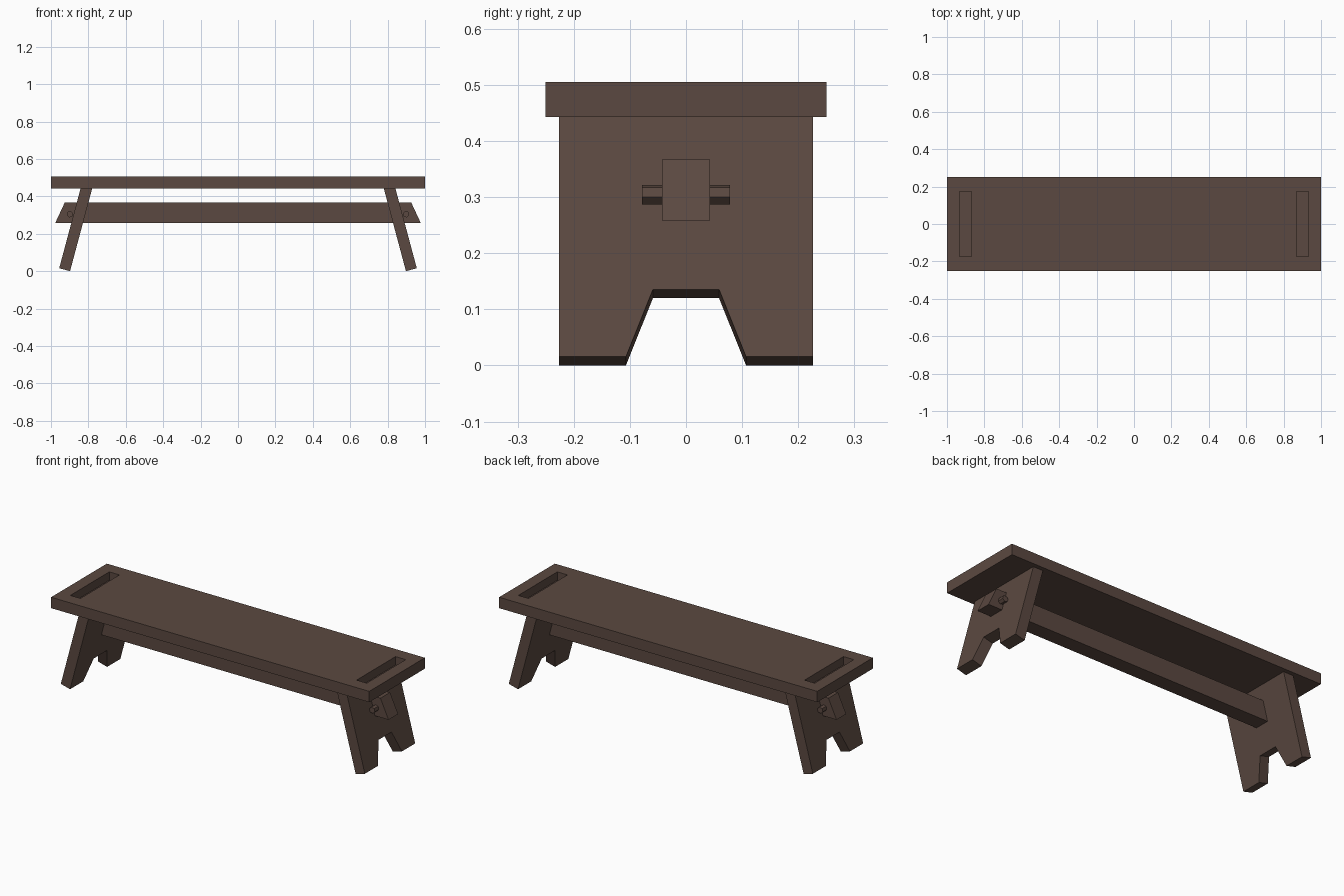
import bpy, bmesh
from math import sin, cos, pi, radians
from mathutils import Vector

if "Cube" in bpy.data.objects:
    bpy.data.objects.remove(bpy.data.objects["Cube"])

wood = bpy.data.materials.new("dark_wood")
wood.diffuse_color = (0.105, 0.066, 0.052, 1)
wood.use_nodes = True
wood.node_tree.nodes["Principled BSDF"].inputs["Base Color"].default_value = wood.diffuse_color
TILT = radians(15)


def prism(name, profile, offset):
    """Extrude a closed 3D profile along an offset vector."""
    bm = bmesh.new()
    face = bm.faces.new([bm.verts.new(p) for p in profile])
    ext = bmesh.ops.extrude_face_region(bm, geom=[face])
    verts = [g for g in ext["geom"] if isinstance(g, bmesh.types.BMVert)]
    bmesh.ops.translate(bm, vec=Vector(offset), verts=verts)
    # extrusion keeps the start face, so the solid is closed
    bmesh.ops.recalc_face_normals(bm, faces=bm.faces[:])
    mesh = bpy.data.meshes.new(name)
    bm.to_mesh(mesh)
    bm.free()
    obj = bpy.data.objects.new(name, mesh)
    bpy.context.collection.objects.link(obj)
    mesh.materials.append(wood)
    return obj


def box(name, x0, x1, y, z0, z1):
    return prism(name, [(x0, -y, z0), (x1, -y, z0), (x1, y, z0), (x0, y, z0)],
                 (0, 0, z1 - z0))


# Seat plank with a shallow slot near each end
seat = box("seat", -1, 1, 0.25, 0.443, 0.505)
for s, side in ((1, "right"), (-1, "left")):
    cutter = box("slot_cutter_" + side, s * 0.868, s * 0.932, 0.175, 0.457, 0.56)
    cutter.hide_render = True
    mod = seat.modifiers.new("slot_" + side, "BOOLEAN")
    mod.operation = "DIFFERENCE"
    mod.solver = "EXACT"
    mod.object = cutter
    bpy.context.view_layer.objects.active = seat
    bpy.ops.object.modifier_apply(modifier=mod.name)
    bpy.data.objects.remove(cutter)

# Splayed legs: board outline (y, distance up the board) with a foot notch
half = [(0.059, 0.124), (0.107, 0), (0.226, 0), (0.226, 0.475)]
outline = half + [(-y, h) for y, h in reversed(half)]
for s, side in ((1, "right"), (-1, "left")):
    prism("leg_" + side,
          [(s * (0.898 - h * sin(TILT)), y, h * cos(TILT)) for y, h in outline],
          (s * 0.06 * cos(TILT), 0, 0.06 * sin(TILT)))

    # Hexagonal locking peg through the stretcher end
    ring = [radians(45) + k * pi / 3 for k in range(6)]
    prism("peg_" + side,
          [(s * (0.898 + 0.018 * cos(a)), -0.078, 0.3045 + 0.018 * sin(a)) for a in ring],
          (0, 0.156, 0))

# Long stretcher with slanted ends
prism("stretcher",
      [(-0.977, -0.043, 0.258), (0.977, -0.043, 0.258),
       (0.926, -0.043, 0.367), (-0.926, -0.043, 0.367)], (0, 0.086, 0))
